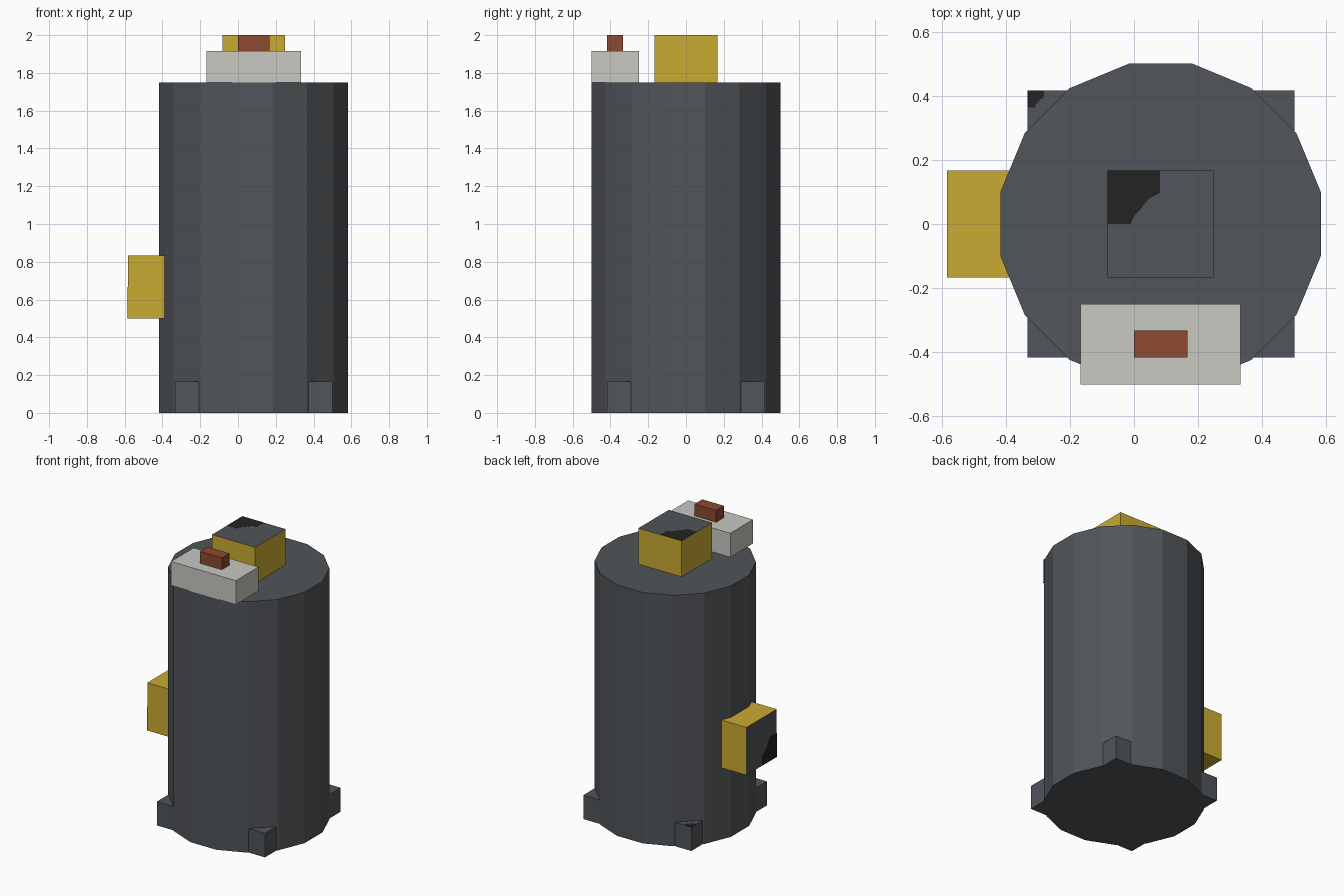
import bpy
import bmesh
import math
from mathutils import Vector, Matrix

if "Cube" in bpy.data.objects:
    bpy.data.objects.remove(bpy.data.objects["Cube"], do_unlink=True)


def material(name, rgb):
    m = bpy.data.materials.new(name)
    m.use_nodes = True
    m.diffuse_color = (*rgb, 1)
    bsdf = m.node_tree.nodes["Principled BSDF"]
    bsdf.inputs["Base Color"].default_value = (*rgb, 1)
    bsdf.inputs["Roughness"].default_value = 0.8
    return m


GREY = material("slate grey", (0.082, 0.090, 0.100))
YELLOW = material("mustard yellow", (0.590, 0.410, 0.032))
PALE = material("pale stone", (0.580, 0.585, 0.540))
RUST = material("rust red", (0.265, 0.068, 0.030))
BLACK = material("soft black", (0.017, 0.017, 0.017))


def finish(name, bm, *mats):
    bmesh.ops.recalc_face_normals(bm, faces=bm.faces)
    me = bpy.data.meshes.new(name)
    bm.to_mesh(me)
    bm.free()
    for m in mats:
        me.materials.append(m)
    ob = bpy.data.objects.new(name, me)
    bpy.context.collection.objects.link(ob)
    return ob


def box(name, lo, hi, mat, cap=None, cap_mat=None):
    """Box between two corners; the face pointing along cap gets cap_mat."""
    lo, hi = Vector(lo), Vector(hi)
    bm = bmesh.new()
    bmesh.ops.create_cube(bm, size=1)
    bmesh.ops.scale(bm, vec=hi - lo, verts=bm.verts)
    bmesh.ops.translate(bm, vec=(lo + hi) / 2, verts=bm.verts)
    bm.normal_update()
    if cap:
        for f in bm.faces:
            f.material_index = int(f.normal.dot(Vector(cap)) > 0.9)
    return finish(name, bm, mat, *([cap_mat] if cap_mat else []))


# stepped-off quarter disc, in units of the patch size
PATCH = [(0, 0), (0.98, 0), (0.98, 0.42), (0.78, 0.52), (0.62, 0.72),
         (0.50, 0.85), (0.44, 1), (0, 1)]


def patch(name, corner, u, v, size):
    """Thin plate lying on a face, spreading from its corner along u and v."""
    corner, u, v = Vector(corner), Vector(u), Vector(v)
    bm = bmesh.new()
    face = bm.faces.new([bm.verts.new(corner + (u * a + v * b) * size)
                         for a, b in PATCH])
    face.normal_update()
    n = face.normal.copy()
    # keep the plate on the outside of the model
    out = n if n.dot(Vector((-1, 0, 1))) > 0 else -n
    bmesh.ops.translate(bm, vec=out * 0.001, verts=bm.verts)
    ext = bmesh.ops.extrude_face_region(bm, geom=[face], use_keep_orig=True)
    bmesh.ops.translate(bm, vec=-out * 0.003,
                        verts=[e for e in ext["geom"]
                               if isinstance(e, bmesh.types.BMVert)])
    return finish(name, bm, BLACK)


# sixteen-sided body with flats facing the axes
SIDES, APOTHEM, HEIGHT, CX = 16, 0.5, 1.75, 0.083
radius = APOTHEM / math.cos(math.pi / SIDES)
bm = bmesh.new()
bmesh.ops.create_cone(bm, cap_ends=True, segments=SIDES, radius1=radius,
                      radius2=radius, depth=HEIGHT)
first = next(iter(bm.verts)).co
turn = math.pi / SIDES - math.atan2(first.y, first.x)
bmesh.ops.transform(bm, verts=bm.verts,
                    matrix=Matrix.Translation((CX, 0, HEIGHT / 2))
                    @ Matrix.Rotation(turn, 4, 'Z'))
finish("body", bm, GREY)

# square base whose corners stick out as feet
box("base_feet", (-0.333, -0.417, 0), (0.5, 0.417, 0.167), GREY)
patch("foot_patch", (-0.333, 0.417, 0.167), (1, 0, 0), (0, -1, 0), 0.053)

# yellow connectors with dark end faces
box("top_connector", (-0.083, -0.167, 1.75), (0.25, 0.167, 2.0),
    YELLOW, (0, 0, 1), GREY)
patch("top_connector_patch", (-0.083, 0.167, 2.0), (1, 0, 0), (0, -1, 0), 0.167)
box("side_connector", (-0.583, -0.167, 0.5), (-0.333, 0.167, 0.833),
    YELLOW, (-1, 0, 0), GREY)
patch("side_connector_patch", (-0.583, -0.167, 0.5), (0, 1, 0), (0, 0, 1), 0.167)

# control block with a button on top
box("control_block", (-0.167, -0.5, 1.75), (0.333, -0.25, 1.917), PALE)
box("button", (0, -0.417, 1.917), (0.167, -0.333, 2.0), RUST)
